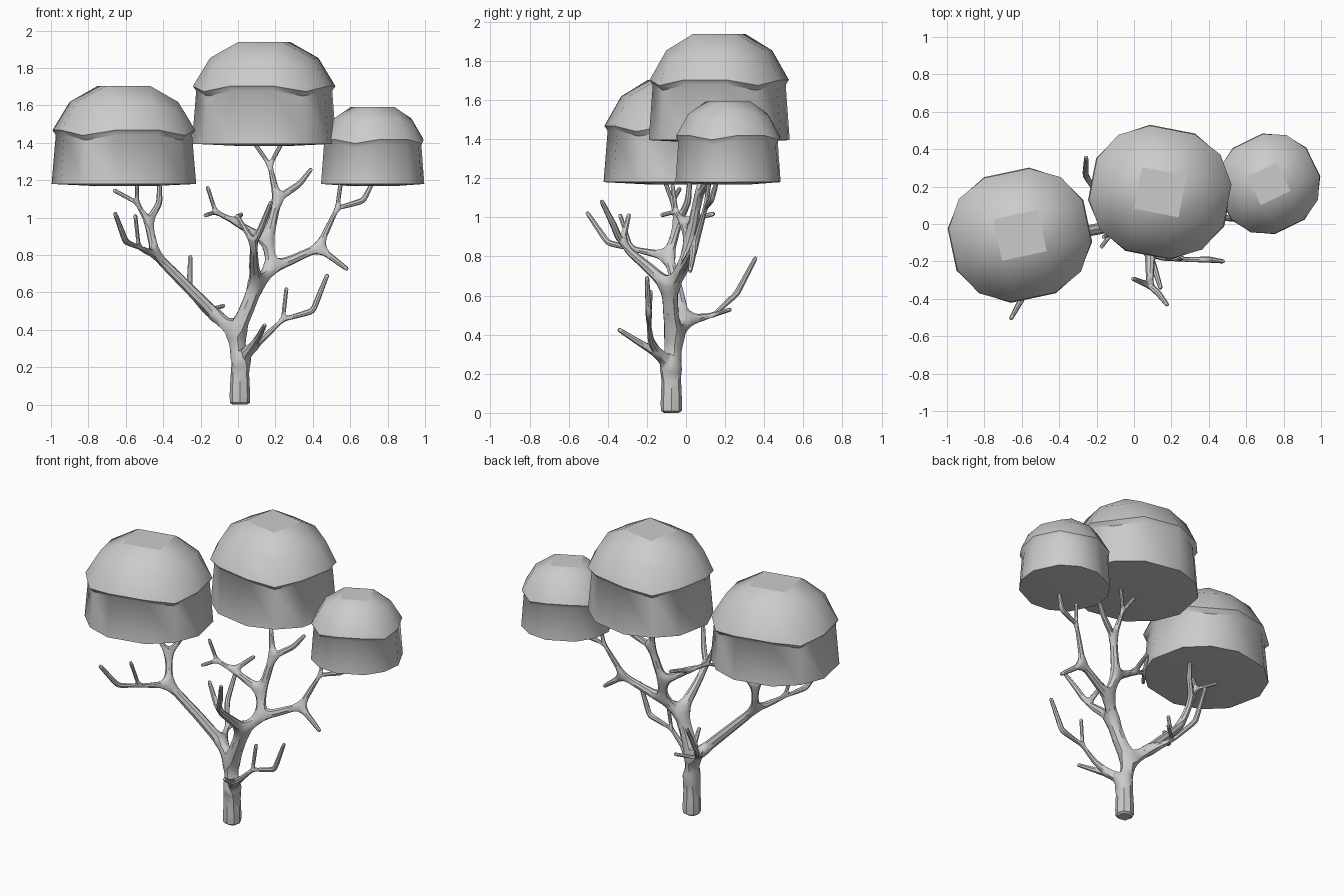
import bpy
import bmesh
import math
from mathutils import Vector

cube = bpy.data.objects.get("Cube")
if cube:
    bpy.data.objects.remove(cube, do_unlink=True)

# One plain grey material
grey = bpy.data.materials.new("plain_grey")
grey.use_nodes = True
grey.diffuse_color = (0.6, 0.6, 0.6, 1)
grey.node_tree.nodes["Principled BSDF"].inputs["Base Color"].default_value = (0.6, 0.6, 0.6, 1)


def make_object(name, mesh):
    obj = bpy.data.objects.new(name, mesh)
    bpy.context.collection.objects.link(obj)
    mesh.materials.append(grey)
    bpy.ops.object.select_all(action="DESELECT")
    obj.select_set(True)
    bpy.context.view_layer.objects.active = obj
    return obj


# Foliage: a cube sphere whose lower half becomes a lip, a wall and a flat base
def foliage(name, centre, radius, depth, height, drop, turn):
    bm = bmesh.new()
    bmesh.ops.create_cube(bm, size=2)
    bmesh.ops.subdivide_edges(bm, edges=bm.edges[:], cuts=2, use_grid_fill=True)
    for v in bm.verts:
        row = v.co.z
        inner = max(abs(v.co.x), abs(v.co.y)) < 0.9
        ball = v.co.normalized()
        flat = Vector((v.co.x, v.co.y)).normalized()
        if row > 0:
            x, y, z = ball.x * radius, ball.y * depth, ball.z * height
        elif row > -0.9:
            # underside of the lip, just below the dome rim
            rim = Vector((v.co.x, v.co.y, 1 / 3)).normalized()
            x, y = flat.x * radius * 0.91, flat.y * depth * 0.91
            z = rim.z * height - 0.025
        else:
            spread = 0.4 if inner else 0.965
            x, y = flat.x * radius * spread, flat.y * depth * spread
            z = -drop - (0.012 if inner else 0)
        v.co = (x, y, z)
    bmesh.ops.recalc_face_normals(bm, faces=bm.faces[:])
    mesh = bpy.data.meshes.new(name)
    bm.to_mesh(mesh)
    bm.free()
    obj = make_object(name, mesh)
    obj.location = centre
    obj.rotation_euler.z = math.radians(turn)
    bpy.ops.object.shade_smooth_by_angle(angle=math.radians(42))
    # the top cap stays a flat facet
    max(mesh.polygons, key=lambda p: p.center.z).use_smooth = False


foliage("right_foliage", (-0.61, -0.06, 1.35), 0.405, 0.375, 0.39, 0.17, 12)
foliage("middle_foliage", (0.14, 0.17, 1.585), 0.405, 0.375, 0.39, 0.19, -11)
foliage("left_foliage", (0.72, 0.215, 1.33), 0.29, 0.28, 0.29, 0.15, 26)

# Tree skeleton: joints with radii, joined limb by limb
joints, radii, bones = [], [], []


def limb(parent, start, end, *points):
    """Grow a tapering limb from a joint and return its joint numbers."""
    path = []
    for i, point in enumerate(points):
        t = i / max(len(points) - 1, 1)
        joints.append(Vector(point))
        radii.append(start + (end - start) * t)
        if parent is not None:
            bones.append((parent, len(joints) - 1))
        parent = len(joints) - 1
        path.append(parent)
    return path


def twig(parent, *points):
    return limb(parent, 0.018 if len(points) > 1 else 0.012, 0.012, *points)


# Trunk
trunk = limb(None, 0.062, 0.048, (0.01, -0.075, -0.03), (0.01, -0.075, 0.12),
             (0.01, -0.075, 0.25), (-0.01, -0.06, 0.38))

# Low front branches
low = limb(trunk[2], 0.028, 0.022, (0.07, -0.14, 0.3))
twig(low[0], (0.11, -0.24, 0.36), (0.145, -0.35, 0.43))
low_left = twig(low[0], (0.15, -0.18, 0.37), (0.24, -0.19, 0.455))
twig(low_left[-1], (0.26, -0.18, 0.63))
twig(low_left[-1], (0.4, -0.19, 0.5), (0.48, -0.2, 0.7))

# Right limb
right = limb(trunk[-1], 0.036, 0.022, (-0.11, -0.01, 0.47), (-0.26, -0.04, 0.62),
             (-0.44, -0.09, 0.8), (-0.48, -0.04, 0.97))
back = twig(right[0], (-0.18, 0.14, 0.5))
twig(back[0], (-0.07, 0.23, 0.53))
twig(back[0], (-0.26, 0.26, 0.61), (-0.255, 0.36, 0.8))
front = twig(right[2], (-0.53, -0.28, 0.84))
twig(front[0], (-0.55, -0.34, 1.02))
twig(front[0], (-0.6, -0.4, 0.87), (-0.66, -0.51, 1.03))
twig(right[-1], (-0.42, 0.01, 1.08), (-0.42, 0.02, 1.19))
fork = twig(right[-1], (-0.54, -0.07, 1.08))
twig(fork[0], (-0.54, -0.11, 1.19))
twig(fork[0], (-0.67, -0.03, 1.15))

# Main limb and the split at its top
main = limb(trunk[-1], 0.046, 0.042, (0.05, -0.08, 0.52), (0.1, -0.08, 0.64))
crook = limb(main[-1], 0.034, 0.03, (0.18, -0.02, 0.73))

# Forward limb
forward = limb(main[-1], 0.028, 0.02, (0.085, -0.2, 0.75), (0.085, -0.33, 0.86))
twig(forward[-1], (0.13, -0.37, 0.96), (0.18, -0.435, 1.09))
twig(forward[-1], (-0.01, -0.29, 1.02))

# Left limb
left = limb(crook[0], 0.026, 0.022, (0.3, 0.01, 0.78), (0.43, 0.04, 0.84))
twig(left[-1], (0.59, 0.02, 0.72))
left_fork = twig(left[-1], (0.53, 0.1, 1.05))
twig(left_fork[0], (0.55, 0.12, 1.19))
twig(left_fork[0], (0.67, 0.13, 1.09), (0.72, 0.16, 1.19))

# Upper limb
upper = limb(crook[0], 0.03, 0.024, (0.16, 0.02, 0.87), (0.21, 0.06, 1.1))
side = twig(upper[0], (-0.02, -0.02, 0.98), (-0.12, -0.05, 1.03))
twig(side[-1], (-0.165, -0.07, 1.17))
twig(side[-1], (-0.18, -0.13, 1.01))
twig(side[0], (0.02, 0.15, 1.02))
twig(upper[-1], (0.33, 0.11, 1.18), (0.395, 0.14, 1.265))
top = twig(upper[-1], (0.17, 0.1, 1.28))
twig(top[0], (0.08, 0.12, 1.41))
twig(top[0], (0.24, 0.16, 1.41))

# Skin the skeleton into one smooth tree
mesh = bpy.data.meshes.new("tree_branches")
mesh.from_pydata(joints, bones, [])
tree = make_object("tree_branches", mesh)
skin = tree.modifiers.new("skin", "SKIN")
skin.branch_smoothing = 0.3
for i, data in enumerate(mesh.skin_vertices[0].data):
    data.radius = (radii[i], radii[i])
    data.use_root = i == 0
tree.modifiers.new("rounding", "SUBSURF").levels = 1
for modifier in ("skin", "rounding"):
    bpy.ops.object.modifier_apply(modifier=modifier)

# Flat foot on the ground
for v in tree.data.vertices:
    v.co.z = max(v.co.z, 0)
bpy.ops.object.shade_smooth_by_angle(angle=math.radians(40))
